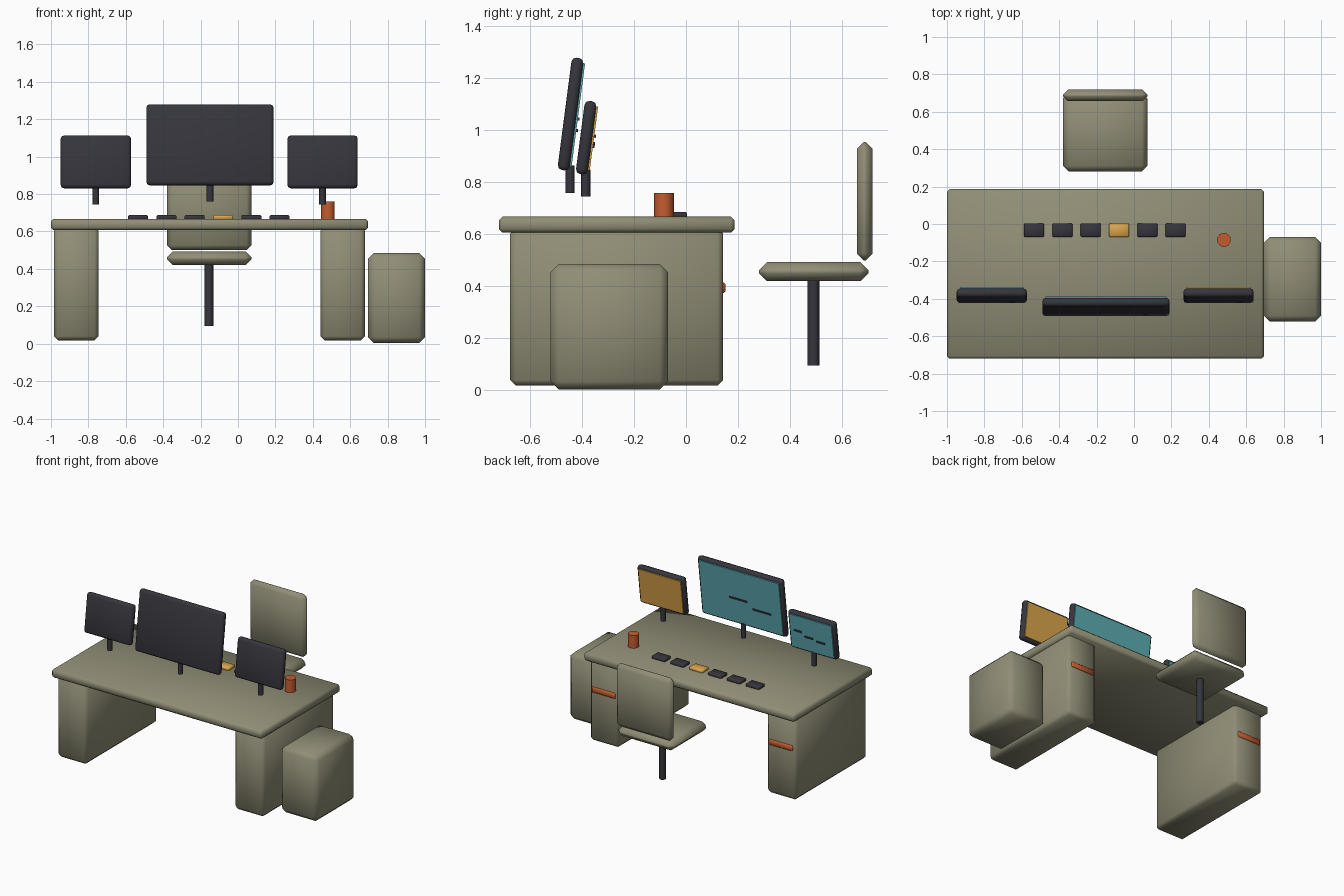
import bpy, bmesh, math
from mathutils import Matrix, Vector

cube = bpy.data.objects.get("Cube")
if cube:
    bpy.data.objects.remove(cube, do_unlink=True)


def material(name, r, g, b):
    m = bpy.data.materials.new(name)
    m.use_nodes = True
    m.diffuse_color = (r, g, b, 1)
    m.node_tree.nodes["Principled BSDF"].inputs["Base Color"].default_value = (r, g, b, 1)
    return m


OLIVE = material("olive", 0.28, 0.27, 0.18)
DARK = material("charcoal", 0.036, 0.036, 0.046)
ORANGE = material("burnt_orange", 0.55, 0.11, 0.028)
TEAL = material("teal", 0.11, 0.42, 0.46)
AMBER = material("amber", 0.72, 0.38, 0.07)


def finish(name, bm, mat, sharp=180):
    mesh = bpy.data.meshes.new(name)
    bm.to_mesh(mesh)
    bm.free()
    mesh.materials.append(mat)
    mesh.shade_smooth()
    if sharp < 180:
        mesh.set_sharp_from_angle(angle=math.radians(sharp))
    obj = bpy.data.objects.new(name, mesh)
    bpy.context.collection.objects.link(obj)
    return obj


def box(name, centre, size, mat, bevel=0.0, segments=1, tilt=0.0):
    """Box with optional soft chamfer, tilted about x."""
    bm = bmesh.new()
    bmesh.ops.create_cube(bm, size=1)
    bmesh.ops.scale(bm, vec=size, verts=bm.verts)
    if bevel:
        bmesh.ops.bevel(bm, geom=bm.edges[:], offset=bevel, segments=segments,
                        profile=0.5, affect='EDGES')
    obj = finish(name, bm, mat, 180 if bevel else 30)
    obj.matrix_world = Matrix.Translation(centre) @ Matrix.Rotation(tilt, 4, 'X')
    return obj


def span(name, lo, hi, mat, bevel=0.0):
    """Box given by its two extreme corners."""
    lo, hi = Vector(lo), Vector(hi)
    return box(name, (lo + hi) / 2, hi - lo, mat, bevel)


def post(name, x, y, z0, z1, radius, mat, sides=12):
    bm = bmesh.new()
    bmesh.ops.create_cone(bm, cap_ends=True, segments=sides, radius1=radius,
                          radius2=radius, depth=z1 - z0)
    obj = finish(name, bm, mat, 50)
    obj.location = (x, y, (z0 + z1) / 2)


# Desk
span("desk_top", (-1, -0.72, 0.607), (0.695, 0.187, 0.668), OLIVE, 0.014)
for side, x in (("right", -0.865), ("left", 0.56)):
    span(side + "_pedestal", (x - 0.12, -0.677, 0.018), (x + 0.12, 0.143, 0.625), OLIVE, 0.022)
    span(side + "_handle", (x - 0.095, 0.12, 0.375), (x + 0.095, 0.152, 0.415), ORANGE, 0.006)

# Side cabinet
span("side_cabinet", (0.695, -0.522, 0.003), (1, -0.069, 0.486), OLIVE, 0.032)

# Chair
span("chair_seat", (-0.38, 0.28, 0.42), (0.072, 0.702, 0.493), OLIVE, 0.031)
span("chair_back", (-0.38, 0.657, 0.5), (0.072, 0.718, 0.955), OLIVE, 0.027)
post("chair_stem", -0.155, 0.49, 0.095, 0.44, 0.023, DARK)

# Monitors: dark shell, screen plate and dash marks share one tilt
TILT = -0.13


def monitor(name, x, y, z, width, height, screen_mat, dashes=()):
    frame = Matrix.Translation((x, y, z)) @ Matrix.Rotation(TILT, 4, 'X')
    box(name + "_shell", (x, y, z), (width, 0.046, height), DARK, 0.018, 2, TILT)
    box(name + "_screen", frame @ Vector((0, 0.026, 0)),
        (width - 0.035, 0.008, height - 0.035), screen_mat, tilt=TILT)
    for dx, dz, length in dashes:
        box(name + "_dash", frame @ Vector((dx, 0.032, dz)),
            (length, 0.009, 0.012), DARK, tilt=TILT)
    post(name + "_stand", x, y - 0.002, z - height / 2 - 0.085, z - height / 2 + 0.02, 0.018, DARK)


monitor("centre_monitor", -0.15, -0.444, 1.063, 0.68, 0.436, TEAL,
        ((0.02, -0.015, 0.14), (-0.165, -0.06, 0.145)))
monitor("right_monitor", -0.76, -0.384, 0.972, 0.376, 0.284, TEAL,
        ((0.107, 0.01, 0.06), (0.022, -0.018, 0.065), (-0.073, -0.03, 0.065)))
monitor("left_monitor", 0.452, -0.384, 0.972, 0.376, 0.284, AMBER)

# Row of key pads, one highlighted
for i in range(6):
    box("key_pad", (-0.534 + 0.1513 * i, -0.033, 0.675), (0.107, 0.074, 0.024),
        AMBER if i == 3 else DARK, 0.005)

# Cup
post("cup", 0.481, -0.085, 0.665, 0.76, 0.038, ORANGE, 10)
